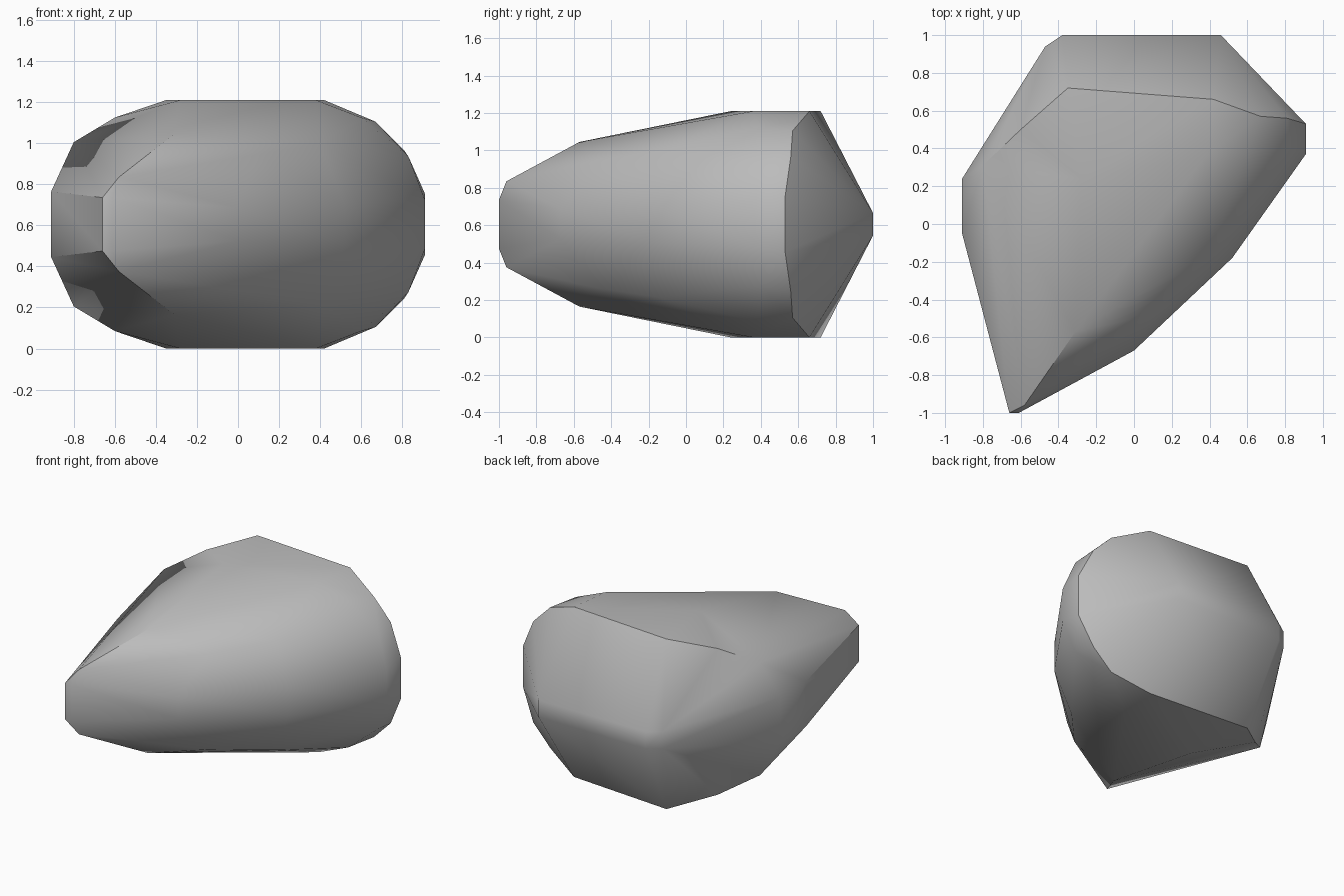
import bpy
import bmesh
import math

if "Cube" in bpy.data.objects:
    bpy.data.objects.remove(bpy.data.objects["Cube"], do_unlink=True)

MID_HEIGHT = 0.605

# Stone material
stone = bpy.data.materials.new("stone grey")
stone.use_nodes = True
grey = (0.5, 0.5, 0.5, 1.0)
stone.diffuse_color = grey
stone.node_tree.nodes["Principled BSDF"].inputs["Base Color"].default_value = grey

# Corners as x, y and distance above or below the middle plane
waist = [
    (-0.66, -1, 0.13), (-0.61, -1, 0.13), (-0.58, -0.96, 0.23),
    (-0.91, -0.05, 0.16), (-0.91, 0.24, 0.16),
    (-0.47, 0.94, 0.06), (-0.38, 1, 0.06), (0.46, 1, 0.06),
    (0.91, 0.53, 0.15), (0.91, 0.37, 0.12), (0, -0.67, 0.08),
    (0.52, -0.18, 0.1),
]
shoulder = [
    (-0.8, 0.31, 0.4), (-0.6, 0.5, 0.52), (-0.31, -0.57, 0.44),
    (-0.18, -0.64, 0.32), (0.1, -0.48, 0.34), (0.4, -0.15, 0.39),
    (0.67, 0.57, 0.5), (0.6, 0.38, 0.52), (0.83, 0.4, 0.33),
    (0.81, 0.56, 0.36),
]
crown = [
    (-0.35, 0.72, MID_HEIGHT), (0.42, 0.66, MID_HEIGHT),
    (-0.28, 0.24, MID_HEIGHT), (0.38, 0.36, MID_HEIGHT),
]


def build_rock(name, corners, material):
    """Wrap a faceted skin around corners mirrored about the middle plane."""
    bm = bmesh.new()
    for x, y, offset in corners:
        for side in (-1, 1):
            bm.verts.new((x, y, MID_HEIGHT + side * offset))
    hull = bmesh.ops.convex_hull(bm, input=bm.verts)
    spare = [v for v in set(hull["geom_interior"] + hull["geom_unused"])
             if isinstance(v, bmesh.types.BMVert)]
    bmesh.ops.delete(bm, geom=spare, context="VERTS")
    bmesh.ops.dissolve_limit(bm, angle_limit=math.radians(2),
                             verts=bm.verts, edges=bm.edges)
    bmesh.ops.recalc_face_normals(bm, faces=bm.faces)

    mesh = bpy.data.meshes.new(name)
    bm.to_mesh(mesh)
    bm.free()
    mesh.materials.append(material)
    rock = bpy.data.objects.new(name, mesh)
    bpy.context.collection.objects.link(rock)
    return rock


# Boulder with soft facets and a few hard ridges
boulder = build_rock("boulder", waist + shoulder + crown, stone)
bpy.ops.object.select_all(action="DESELECT")
boulder.select_set(True)
bpy.context.view_layer.objects.active = boulder
bpy.ops.object.shade_smooth_by_angle(angle=math.radians(40))
